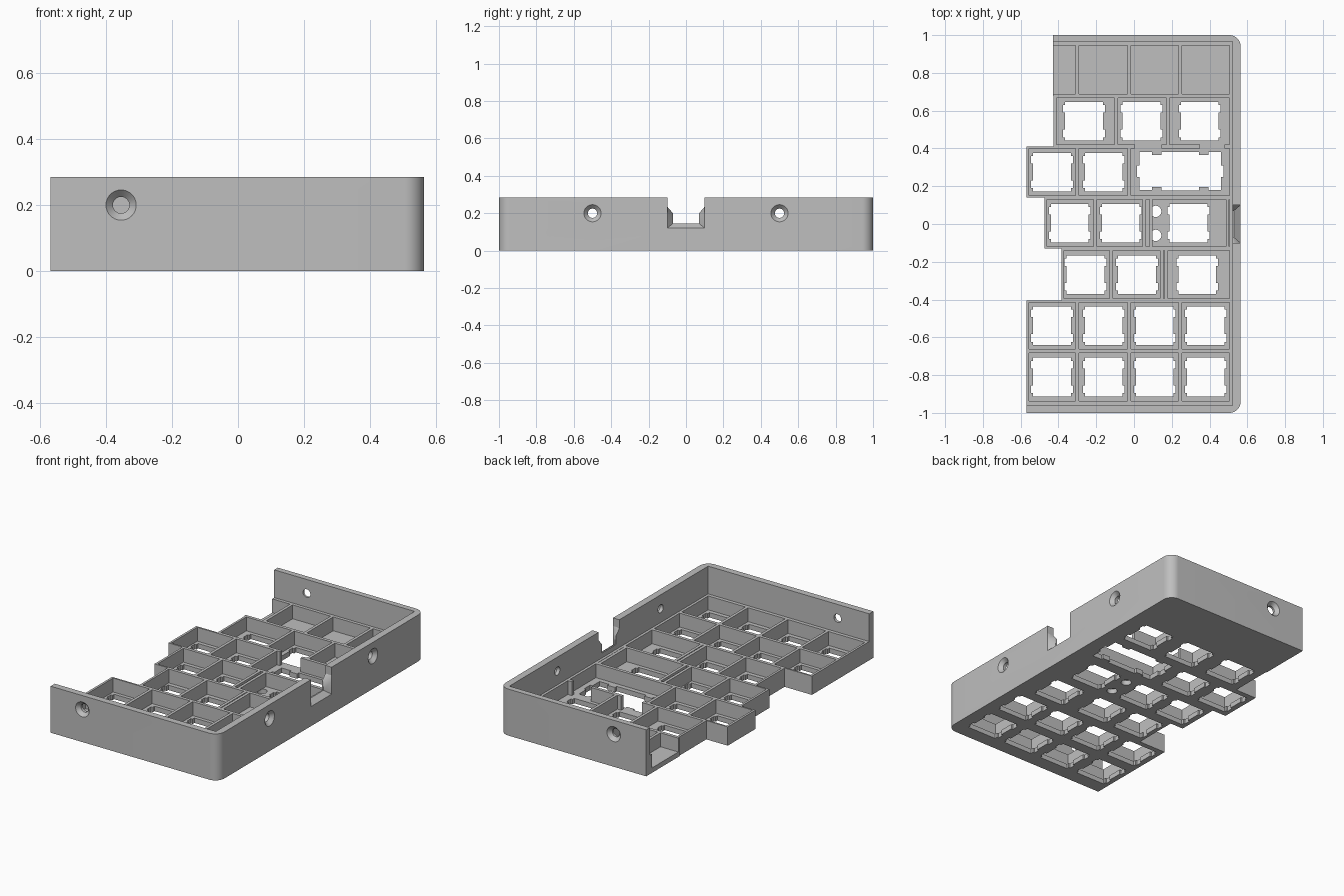
import bpy, bmesh, math
from mathutils import Vector

cube = bpy.data.objects.get("Cube")
if cube:
    bpy.data.objects.remove(cube, do_unlink=True)

TOP, FLOOR, RIB = 0.285, 0.03, 0.115      # heights of wall, floor plate and ribs
INNER = 0.522                             # inner face of the side wall

grey = bpy.data.materials.new("light_grey")
grey.use_nodes = True
grey.diffuse_color = (0.52, 0.52, 0.52, 1)
grey.node_tree.nodes["Principled BSDF"].inputs["Base Color"].default_value = grey.diffuse_color


def loft(bm, rings):
    """Closed solid through matching rings of points."""
    loops = [[bm.verts.new(p) for p in ring] for ring in rings]
    for a, b in zip(loops, loops[1:]):
        for i in range(len(a)):
            j = (i + 1) % len(a)
            bm.faces.new((a[i], a[j], b[j], b[i]))
    bm.faces.new(loops[0][::-1])
    bm.faces.new(loops[-1])


def prism(bm, outline, z0, z1):
    loft(bm, [[(x, y, z) for x, y in outline] for z in (z0, z1)])


def box(bm, x0, x1, y0, y1, z0, z1):
    prism(bm, [(x0, y0), (x1, y0), (x1, y1), (x0, y1)], z0, z1)


def make(name, bm):
    bmesh.ops.recalc_face_normals(bm, faces=bm.faces)
    mesh = bpy.data.meshes.new(name)
    bm.to_mesh(mesh)
    bm.free()
    ob = bpy.data.objects.new(name, mesh)
    bpy.context.collection.objects.link(ob)
    mesh.materials.append(grey)
    return ob


def cut(ob, bm):
    """Subtract the solids in bm from ob."""
    cutter = make("cutter", bm)
    cutter.hide_render = True
    mod = ob.modifiers.new("cut", "BOOLEAN")
    mod.operation, mod.solver, mod.object = "DIFFERENCE", "EXACT", cutter
    mod.use_self = True
    bpy.context.view_layer.objects.active = ob
    bpy.ops.object.modifier_apply(modifier=mod.name)
    bpy.data.objects.remove(cutter, do_unlink=True)


# Key rows, back to front: left edge, divider ribs, hole centres
edges = [0.965, 0.678, 0.41, 0.14, -0.13, -0.405, -0.672, -0.96]
grid = [-0.30, -0.025, 0.245]
full = [-0.434, -0.16, 0.11, 0.38]
rows = [
    (-0.43, grid, []),
    (-0.425, [-0.095, 0.18], [-0.265, 0.04, 0.348]),
    (-0.57, grid[:2], full[:2]),
    (-0.475, [-0.205, 0.055, 0.09, 0.495], [-0.34, -0.07, 0.288]),
    (-0.385, [-0.12, 0.147, 0.17], [-0.257, 0.016, 0.335]),
    (-0.57, grid, full),
    (-0.57, grid, full),
]

# Outer wall on three sides with two rounded corners
R = 0.06
arc = [(R * math.sin(t * math.pi / 24), R * math.cos(t * math.pi / 24)) for t in range(13)]
back = [(0.565 - R + s, 1 - R + c) for s, c in arc]
front = [(0.565 - R + s, -1 + R - c) for s, c in reversed(arc)]
outline = [(-0.43, 0.965), (-0.43, 1)] + back + front
outline += [(-0.57, -1), (-0.57, -0.96), (INNER, -0.96), (INNER, 0.965)]
bm = bmesh.new()
prism(bm, outline, 0, TOP)
wall = make("outer_wall", bm)

# Countersunk screw holes and the cable port
bm = bmesh.new()
screws = [((-0.355, -1), (0, 1)), ((-0.21, 1), (0, -1)),
          ((0.565, -0.5), (-1, 0)), ((0.565, 0.5), (-1, 0))]
for (x, y), (dx, dy) in screws:
    inward = Vector((dx, dy, 0))
    side = Vector((-dy, dx, 0))
    rings = []
    for depth, r in ((-0.01, 0.046), (0, 0.046), (0.022, 0.025), (0.07, 0.025)):
        centre = Vector((x, y, 0.2)) + inward * depth
        rings.append([centre + side * r * math.cos(a) + Vector((0, 0, r * math.sin(a)))
                      for a in (k * math.tau / 32 for k in range(32))])
    loft(bm, rings)


def port_ring(x, half, low):
    pts = [(0.1, TOP + 0.02), (0.1, 0.235), (half, 0.2), (half, low)]
    return [(x, y, z) for y, z in pts] + [(x, -y, z) for y, z in reversed(pts)]


loft(bm, [port_ring(0.58, 0.1, 0.12), port_ring(0.565, 0.1, 0.12),
          port_ring(0.53, 0.07, 0.145), port_ring(0.5, 0.07, 0.145)])
cut(wall, bm)

# Floor plate with a stepped left edge
outline = [(INNER, -0.96), (INNER, 0.965)]
for (left, _, _), y1, y0 in zip(rows, edges, edges[1:]):
    outline += [(left, y1), (left, y0)]
bm = bmesh.new()
prism(bm, outline, 0, FLOOR)
plate = make("floor_plate", bm)

# Switch openings with clip notches on both sides
bm = bmesh.new()
half = [(0.1, -0.102), (0.1, -0.085), (0.111, -0.085), (0.111, -0.045), (0.1, -0.045)]
quarter = half + [(x, -y) for x, y in reversed(half)]
opening = quarter + [(-x, -y) for x, y in quarter]
for (_, _, holes), y1, y0 in zip(rows, edges, edges[1:]):
    y = (y0 + y1) / 2 if y0 > -0.9 else -0.81
    for x in holes:
        prism(bm, [(x + px, y + py) for px, py in opening], -0.02, 0.06)

# Wide key opening with stabiliser slots
right = [(0.1, -0.102), (0.1, -0.085), (0.15, -0.085), (0.15, -0.1), (0.215, -0.1),
         (0.215, -0.03), (0.23, -0.03)]
right += [(x, -y) for x, y in reversed(right)]
wide = right + [(-x, -y) for x, y in right]
prism(bm, [(0.245 + x, 0.28 + y) for x, y in wide], -0.02, 0.06)

# Two round holes beside the middle row
for y in (0.067, -0.06):
    prism(bm, [(0.115 + 0.03 * math.cos(k * math.tau / 24),
                y + 0.03 * math.sin(k * math.tau / 24)) for k in range(24)], -0.02, 0.06)
cut(plate, bm)

# Rib frames around every key cell
bm = bmesh.new()
for i, ((left, dividers, _), y1, y0) in enumerate(zip(rows, edges, edges[1:])):
    def cross(ya, yb, gap):
        spans = [(left, 0.005), (0.145, 0.35), (0.48, INNER)] if gap else [(left, INNER)]
        for a, b in spans:
            box(bm, a, b, ya, yb, FLOOR, RIB)

    cross(y1 - (0.02 if i == 0 else 0.01), y1, i == 2)
    cross(y0, y0 + (0.022 if i == 6 else 0.01), i == 1)
    box(bm, 0.506, INNER, y0, y1, FLOOR, RIB)
    if i:
        box(bm, left, left + 0.014, y0, y1, FLOOR, RIB)
    for x in dividers:
        box(bm, x - 0.009, x + 0.009, y0, y1, FLOOR, RIB)
make("cell_ribs", bm)

# Smooth only the rounded corners and bores
bpy.ops.object.select_all(action="DESELECT")
for ob in (wall, plate):
    ob.select_set(True)
bpy.context.view_layer.objects.active = wall
bpy.ops.object.shade_smooth_by_angle(angle=math.radians(30))
